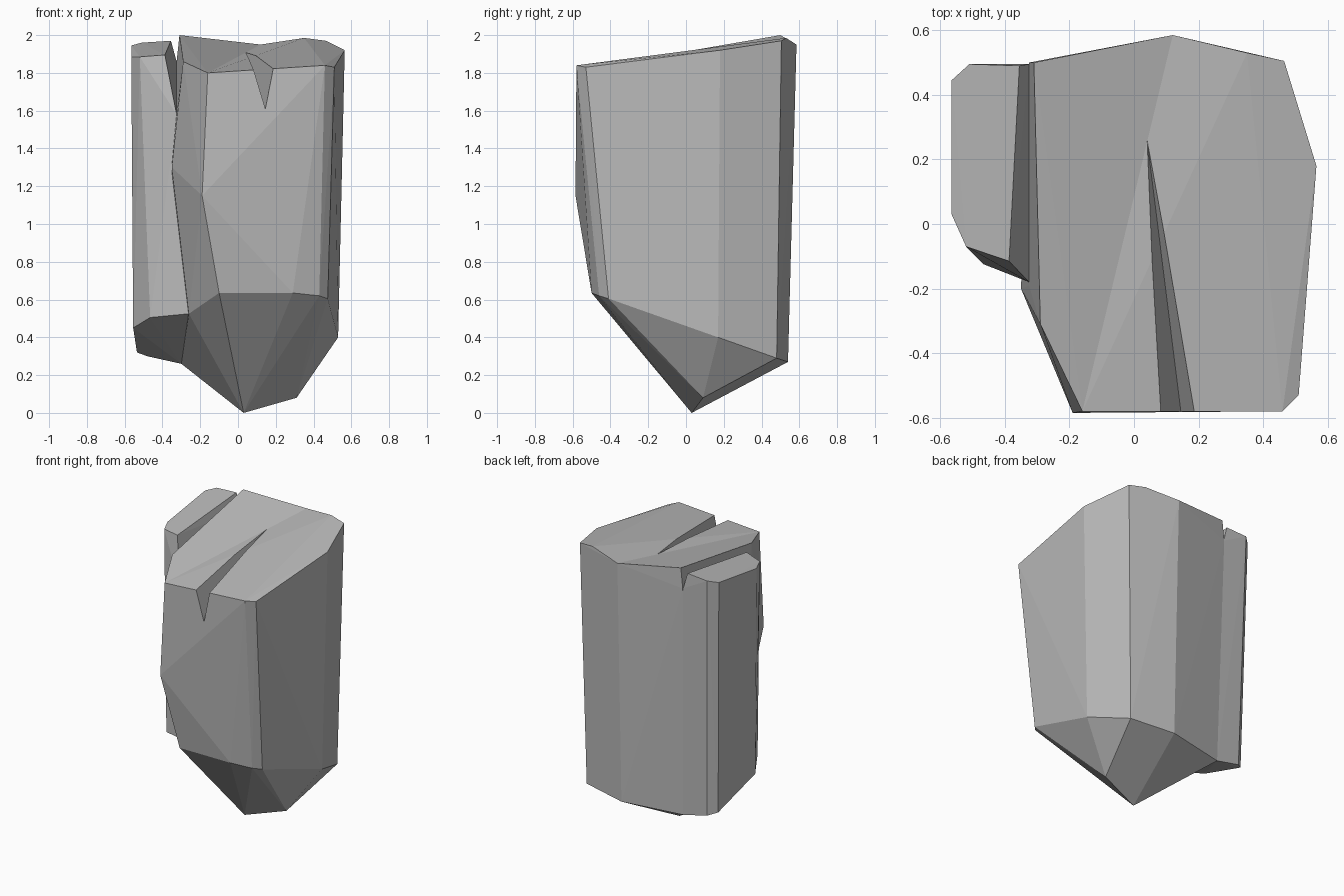
import bpy
import bmesh
from mathutils import Vector

default_cube = bpy.data.objects.get("Cube")
if default_cube:
    bpy.data.objects.remove(default_cube, do_unlink=True)

# Single stone colour
stone = bpy.data.materials.new("grey_stone")
stone.use_nodes = True
stone_colour = (0.5, 0.5, 0.5, 1)
stone.diffuse_color = stone_colour
stone.node_tree.nodes["Principled BSDF"].inputs["Base Color"].default_value = stone_colour


def make_hull(name, points):
    """Flat-faced convex chunk of rock spanning the given corner points."""
    bm = bmesh.new()
    for point in points:
        bm.verts.new(point)
    result = bmesh.ops.convex_hull(bm, input=bm.verts)
    unused = [v for v in result["geom_interior"] if isinstance(v, bmesh.types.BMVert)]
    bmesh.ops.delete(bm, geom=unused, context="VERTS")
    bmesh.ops.recalc_face_normals(bm, faces=bm.faces)
    mesh = bpy.data.meshes.new(name)
    bm.to_mesh(mesh)
    bm.free()
    mesh.materials.append(stone)
    chunk = bpy.data.objects.new(name, mesh)
    bpy.context.collection.objects.link(chunk)
    return chunk


def combine(target, other, operation):
    """Apply a boolean and remove the helper chunk."""
    modifier = target.modifiers.new("combine", "BOOLEAN")
    modifier.operation = operation
    modifier.solver = "EXACT"
    modifier.object = other
    bpy.ops.object.select_all(action="DESELECT")
    bpy.context.view_layer.objects.active = target
    target.select_set(True)
    bpy.ops.object.modifier_apply(modifier=modifier.name)
    bpy.data.objects.remove(other, do_unlink=True)


# Corners shared by both halves, along the shallow valley across the top
valley = [
    (-.16, -.58, 1.8), (.12, .585, 1.95),
    (-.19, -.585, 1.15), (-.1, -.5, .635),
    (.03, .03, 0), (.12, .54, .27),
]

# Right-hand half of the main block
wide_half = [
    (.46, -.58, 1.84), (.51, -.53, 1.83), (.565, .18, 1.92),
    (.465, .505, 1.97), (.35, .53, 1.985),
    (.29, -.5, .635), (.43, -.46, .62), (.475, -.41, .605),
    (.53, .17, .4), (.43, .48, .29), (.31, .09, .08),
]

# Left-hand half with the bulging front corner
narrow_half = [
    (-.31, .5, 2), (-.29, -.31, 1.86), (-.325, -.19, 1.58),
    (-.325, .5, 1.86), (-.35, -.2, 1.3), (-.26, -.22, .525),
    (-.3, .46, .26),
]

# Side slab, leaning into the main block below the open crack
crack_foot = [(-.325, -.18, 1.58), (-.325, .495, 1.86)]
slab = [
    (-.565, .03, 1.885), (-.52, -.07, 1.885), (-.387, -.115, 1.895),
    (-.355, .49, 1.97), (-.51, .495, 1.96), (-.565, .445, 1.945),
    (-.555, .03, .45), (-.465, -.125, .505), (-.26, -.2, .525),
    (-.535, .41, .32), (-.48, .455, .3), (-.3, .46, .26),
]

rock = make_hull("rock_block", valley + wide_half)
combine(rock, make_hull("narrow_half", valley + narrow_half), "UNION")
combine(rock, make_hull("side_slab", slab + crack_foot), "UNION")

# Tapered notch running back from the front edge
tip = Vector((.04, .265, 1.91))
foot = Vector((.145, -.58, 1.61))
rims = [Vector((x, -.58, 1.825)) for x in (.08, .187)]
raised = [foot.lerp(rim, 1.4) for rim in rims]
wedge = [tip] + [tip.lerp(corner, 1.15) for corner in [foot] + raised]
combine(rock, make_hull("notch_cutter", wedge), "DIFFERENCE")

# Crisp facets throughout
for face in rock.data.polygons:
    face.use_smooth = False
    face.material_index = 0
